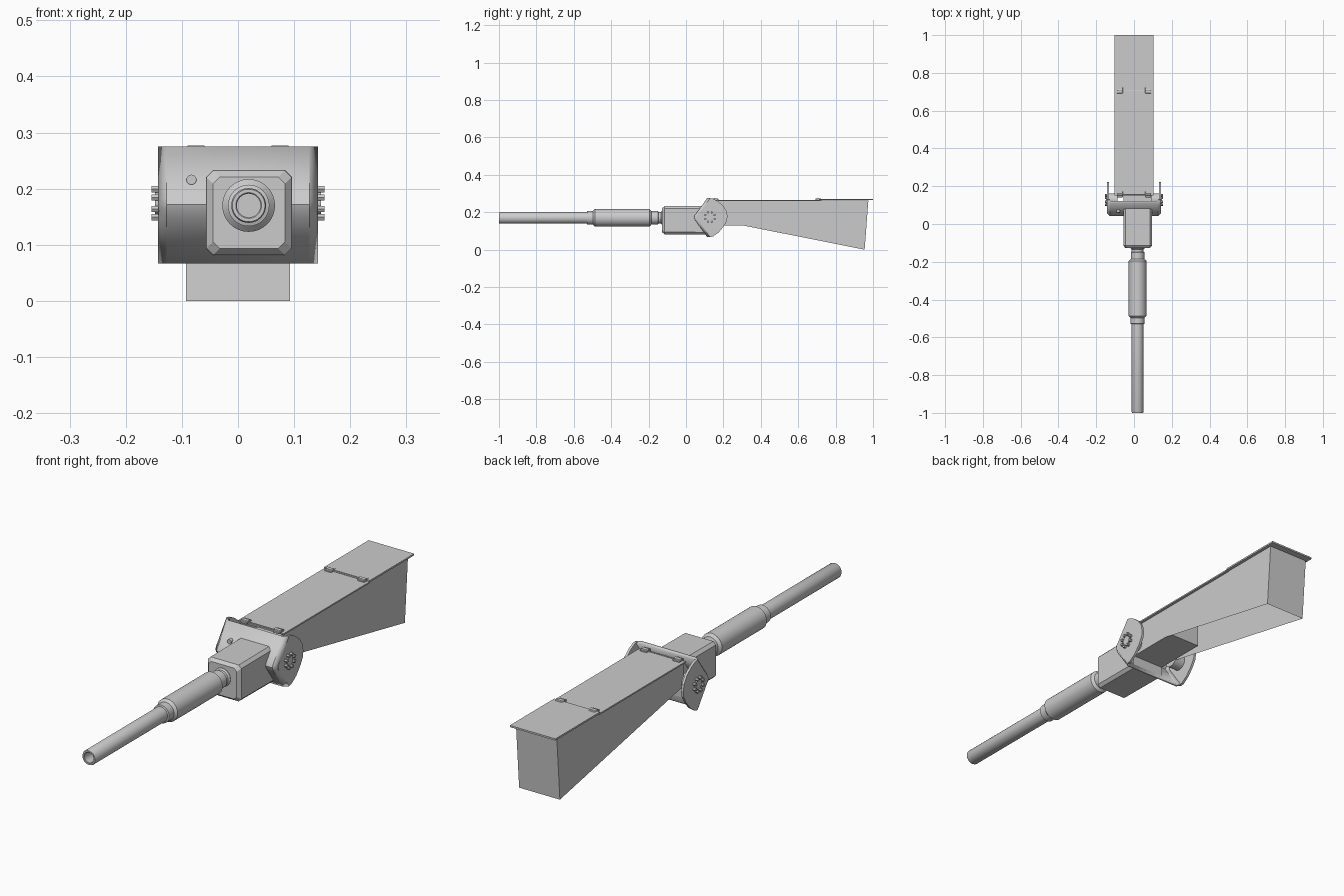
import bpy, bmesh, math
from mathutils import Matrix, Vector

if "Cube" in bpy.data.objects:
    bpy.data.objects.remove(bpy.data.objects["Cube"])

grey = bpy.data.materials.new("plain_grey")
grey.diffuse_color = (0.6, 0.6, 0.6, 1)
grey.use_nodes = True
grey.node_tree.nodes["Principled BSDF"].inputs["Base Color"].default_value = grey.diffuse_color


def finish(name, bm, smooth=None, bevel=0, recalc=True):
    if recalc:
        bmesh.ops.recalc_face_normals(bm, faces=bm.faces)
    me = bpy.data.meshes.new(name)
    bm.to_mesh(me)
    bm.free()
    me.materials.append(grey)
    ob = bpy.data.objects.new(name, me)
    bpy.context.collection.objects.link(ob)
    if bevel:
        m = ob.modifiers.new("bevel", 'BEVEL')
        m.width = bevel
        m.segments = 1
    if smooth:
        bpy.ops.object.select_all(action='DESELECT')
        ob.select_set(True)
        bpy.context.view_layer.objects.active = ob
        bpy.ops.object.shade_smooth_by_angle(angle=math.radians(smooth))
    return ob


def box(name, x, y, z, bevel=0):
    bm = bmesh.new()
    size = [b - a for a, b in (x, y, z)]
    mid = [(a + b) / 2 for a, b in (x, y, z)]
    bmesh.ops.create_cube(bm, size=1, matrix=Matrix.Translation(mid) @ Matrix.Diagonal((*size, 1)))
    return finish(name, bm, bevel=bevel)


def plate_x(name, outline, x0, x1):
    """Outline in (y, z), extruded along x."""
    bm = bmesh.new()
    f = bm.faces.new([bm.verts.new((x0, y, z)) for y, z in outline])
    r = bmesh.ops.extrude_face_region(bm, geom=[f])
    bmesh.ops.translate(bm, vec=(x1 - x0, 0, 0),
                        verts=[v for v in r["geom"] if isinstance(v, bmesh.types.BMVert)])
    return finish(name, bm)


def rod(name, centre, axis, radius, length, sides=24):
    bm = bmesh.new()
    rot = Matrix.Rotation(math.pi / 2, 4, 'Y' if axis == 'x' else 'X')
    bmesh.ops.create_cone(bm, cap_ends=True, segments=sides, radius1=radius, radius2=radius,
                          depth=length, matrix=Matrix.Translation(centre) @ rot)
    return finish(name, bm, smooth=40)


# Barrel with bore, collar, sleeve and neck, turned about the y axis
profile = [(0, -.92), (.021, -.92), (.021, -.998), (.023, -1), (.029, -1), (.031, -.996),
           (.031, -.53), (.037, -.528), (.037, -.497), (.047, -.487), (.047, -.195),
           (.036, -.185), (.036, -.15), (.031, -.147), (.031, -.135), (.037, -.13), (.037, -.1), (0, -.1)]
bm = bmesh.new()
vs = [bm.verts.new((.019 + r, y, .17)) for r, y in profile]
es = [bm.edges.new(p) for p in zip(vs, vs[1:])]
bmesh.ops.spin(bm, geom=vs + es, cent=(.019, 0, .17), axis=(0, 1, 0), angle=math.tau, steps=32)
bmesh.ops.remove_doubles(bm, verts=bm.verts, dist=1e-4)
finish("barrel", bm, smooth=35)

# Receiver block with tapered nose, and its rear part reaching under the lid
bm = bmesh.new()
rings = [(-.128, .064, .064), (-.115, .076, .075), (.11, .0765, .0765)]
c = .012
loops = []
for y, hx, hz in rings:
    pts = [(hx - c, hz), (hx, hz - c), (hx, c - hz), (hx - c, -hz),
           (c - hx, -hz), (-hx, c - hz), (-hx, hz - c), (c - hx, hz)]
    loops.append([bm.verts.new((.0195 + a, y, .157 + b)) for a, b in pts])
for a, b in zip(loops, loops[1:]):
    for i in range(8):
        bm.faces.new((a[i], a[(i + 1) % 8], b[(i + 1) % 8], b[i]))
bm.faces.new(loops[0])
bm.faces.new(loops[-1])
finish("receiver", bm, smooth=30)
box("receiver_rear", (-.055, .092), (.1, .34), (.13, .23))

# Folded front shield: V profile swept across x, turned back at the ends
vee = [(.113, .275), (.056, .196), (.046, .183), (.042, .172), (.046, .161), (.056, .147), (.113, .067)]
bm = bmesh.new()
cols = [[bm.verts.new((x, y + dy, z)) for y, z in vee]
        for x, dy in ((-.143, .016), (-.127, 0), (.127, 0), (.143, .016))]
for a, b in zip(cols, cols[1:]):
    for i in range(len(vee) - 1):
        bm.faces.new((a[i], b[i], b[i + 1], a[i + 1]))
for f in bm.faces:
    f.normal_update()
    if f.normal.y > 0:
        f.normal_flip()
shield = finish("front_shield", bm, smooth=30, recalc=False)
m = shield.modifiers.new("thickness", 'SOLIDIFY')
m.thickness = .012
m.offset = -1

# Cheek plates, trunnions, bolt rings
cheek = [(.129, .275), (.072, .196), (.06, .182), (.058, .172), (.06, .161), (.072, .147), (.129, .067),
         (.145, .071), (.175, .092), (.204, .127), (.219, .155), (.222, .18), (.216, .208),
         (.198, .236), (.17, .259), (.145, .272)]
for s, side in ((-1, "left"), (1, "right")):
    plate_x(side + "_cheek", cheek, s * .133, s * .143)
    rod(side + "_trunnion", (s * .112, .128, .174), 'x', .034, .05)
    rod(side + "_hub", (s * .145, .128, .174), 'x', .02, .006)
    for i in range(8):
        a = math.tau * (i + .5) / 8
        rod(side + "_bolt", (s * .148, .128 + .027 * math.cos(a), .174 + .027 * math.sin(a)),
            'x', .0065, .013, 6)
rod("shield_sight_port", (-.083, .073, .216), 'y', .009, .024, 16)

# Open-bottomed trough: two side walls and a back wall
bm = bmesh.new()
wall = [(.15, .262), (.975, .262), (.955, 0), (.15, .16)]
l, r = [[bm.verts.new((x, y, z)) for y, z in wall] for x in (-.093, .093)]
bm.faces.new(l)
bm.faces.new(r[::-1])
bm.faces.new((l[1], r[1], r[2], l[2]))
for f in bm.faces:
    f.normal_update()
    if f.normal.dot(f.calc_center_median() - Vector((0, .5, .15))) < 0:
        f.normal_flip()
finish("trough", bm, recalc=False)

# Lid in two sections with hinges
box("front_lid", (-.104, .104), (.15, .71), (.26, .266))
box("rear_lid", (-.104, .104), (.71, 1), (.264, .271))
for y, n in ((.157, "front"), (.708, "rear")):
    for s in (-1, 1):
        box(n + "_hinge_leaf", (s * .075 - .016, s * .075 + .016), (y - .016, y + .016), (.262, .2725), .002)
        rod(n + "_hinge_knuckle", (s * .075, y, .272), 'x', .005, .03, 12)
    rod(n + "_hinge_pin", (0, y, .267), 'x', .0025, .15, 8)
